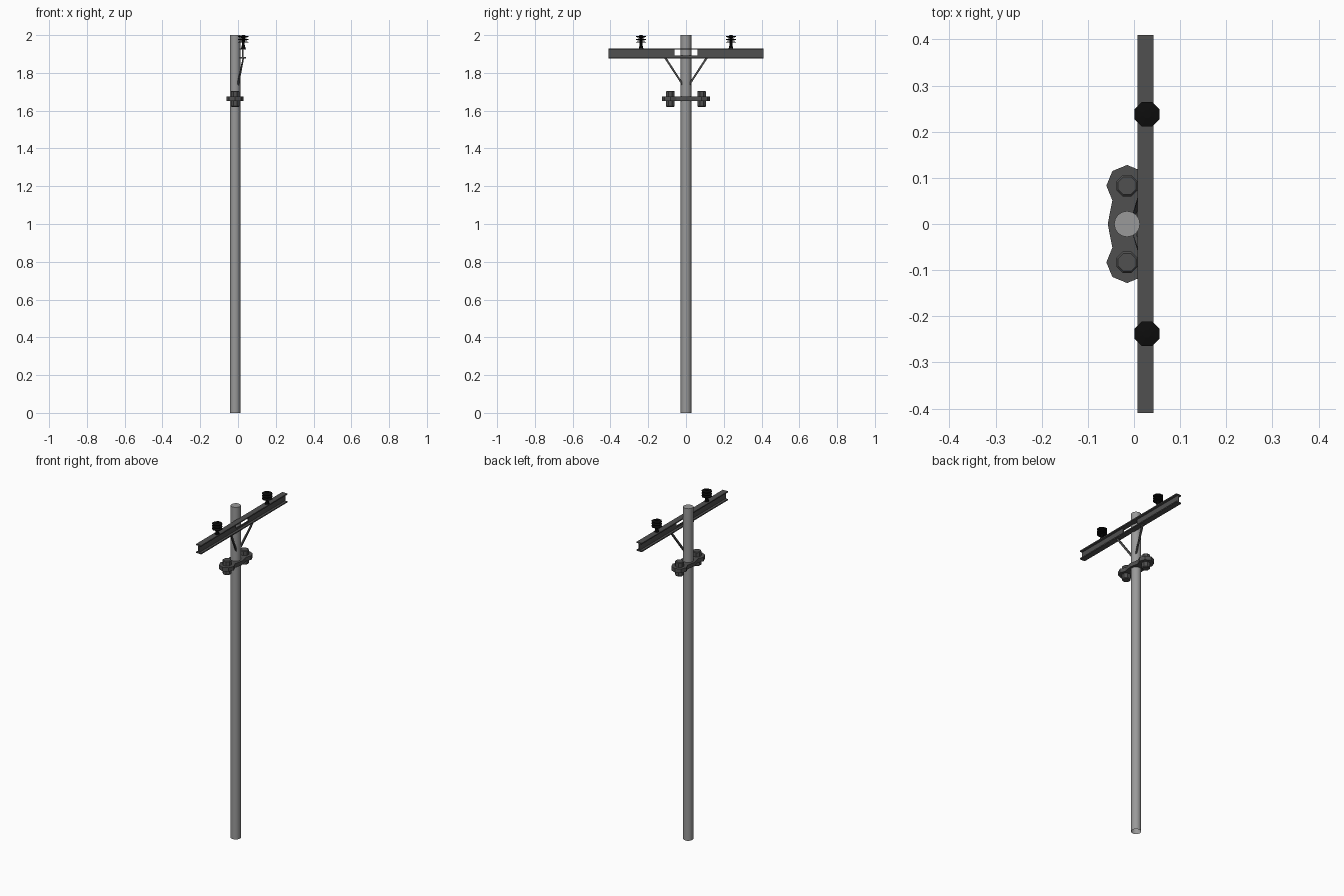
import bpy, bmesh, math
from mathutils import Vector

if "Cube" in bpy.data.objects:
    bpy.data.objects.remove(bpy.data.objects["Cube"])


def material(name, v):
    m = bpy.data.materials.new(name)
    m.diffuse_color = (v, v, v, 1)
    m.use_nodes = True
    m.node_tree.nodes["Principled BSDF"].inputs["Base Color"].default_value = m.diffuse_color
    return m


CONCRETE = material("pole_grey", 0.32)
STEEL = material("dark_steel", 0.08)
BLACK = material("black_ceramic", 0.004)
PX = -0.015   # pole axis
BX = 0.025    # crossarm axis


def finish(bm, name, mat):
    bmesh.ops.recalc_face_normals(bm, faces=bm.faces)
    me = bpy.data.meshes.new(name)
    bm.to_mesh(me)
    bm.free()
    me.materials.append(mat)
    ob = bpy.data.objects.new(name, me)
    bpy.context.collection.objects.link(ob)
    return ob


def lathe(name, mat, x, y, profile, sides, turn=0.0, bottom=True):
    """Stack of polygon rings given as (radius, z)."""
    bm = bmesh.new()
    rings = []
    for r, z in profile:
        rings.append([bm.verts.new((x + r * math.cos(turn + math.tau * i / sides),
                                    y + r * math.sin(turn + math.tau * i / sides), z))
                      for i in range(sides)])
    for a, b in zip(rings, rings[1:]):
        for i in range(sides):
            j = (i + 1) % sides
            bm.faces.new((a[i], a[j], b[j], b[i]))
    bm.faces.new(rings[-1])
    if bottom:
        bm.faces.new(rings[0][::-1])
    return finish(bm, name, mat)


def prism(name, mat, outline, offset):
    """Closed outline of 3D points pushed along an offset."""
    bm = bmesh.new()
    f = bm.faces.new([bm.verts.new(p) for p in outline])
    ext = bmesh.ops.extrude_face_region(bm, geom=[f], use_keep_orig=True)
    for v in ext["geom"]:
        if isinstance(v, bmesh.types.BMVert):
            v.co += Vector(offset)
    return finish(bm, name, mat)


def box(name, mat, lo, hi):
    return prism(name, mat, [(lo[0], lo[1], lo[2]), (hi[0], lo[1], lo[2]),
                             (hi[0], hi[1], lo[2]), (lo[0], hi[1], lo[2])],
                 (0, 0, hi[2] - lo[2]))


# Pole, open underneath
pole = lathe("pole", CONCRETE, PX, 0, [(0.028, 0), (0.028, 2.0)], 16, bottom=False)
for p in pole.data.polygons:
    p.use_smooth = len(p.vertices) == 4
pole.data.set_sharp_from_angle(angle=math.radians(40))

# Crossarm: two flanges and a web with an opening at the pole
box("crossarm_top_flange", STEEL, (BX - 0.017, -0.41, 1.923), (BX + 0.017, 0.41, 1.93))
box("crossarm_bottom_flange", STEEL, (BX - 0.017, -0.41, 1.876), (BX + 0.017, 0.41, 1.883))
box("crossarm_web_lower_strip", STEEL, (BX - 0.003, -0.06, 1.883), (BX + 0.003, 0.06, 1.892))

# Cable bracket plate around the pole
half = [(PX + 0.045 * math.cos(a), 0.083 + 0.045 * math.sin(a))
        for a in [math.radians(d) for d in range(-45, 226, 45)]]
outline = ([(PX + 0.042, 0)] + half + [(PX - 0.042, 0)]
           + [(x, -y) for x, y in reversed(half)])
prism("bracket_plate", STEEL, [(x, y, 1.652) for x, y in outline], (0, 0, 0.024))

for side, s in (("left", -1), ("right", 1)):
    # Web half
    y0, y1 = sorted((s * 0.06, s * 0.41))
    box(f"crossarm_web_{side}", STEEL, (BX - 0.003, y0, 1.883), (BX + 0.003, y1, 1.923))

    # Diagonal flat brace from the pole to the crossarm
    prism(f"brace_{side}", STEEL,
          [(-0.004, s * 0.018, 1.730), (-0.004, s * 0.018, 1.748),
           (0.024, s * 0.102, 1.878), (0.024, s * 0.115, 1.878)], (0.008, 0, 0))

    # Bracket spools
    lathe(f"bracket_spool_{side}", STEEL, PX, s * 0.083,
          [(0.021, 1.620), (0.025, 1.624), (0.025, 1.701), (0.021, 1.705)], 8, math.pi / 8)

    # Ribbed insulator
    prof = [(0.013, 1.930), (0.008, 1.948), (0.008, 1.960)]
    for z in (1.960, 1.975, 1.990):
        prof += [(0.029, z), (0.029, z + 0.004), (0.009, z + 0.007), (0.009, z + 0.010)]
    lathe(f"insulator_{side}", BLACK, BX + 0.003, s * 0.238, prof, 8, math.pi / 8)
